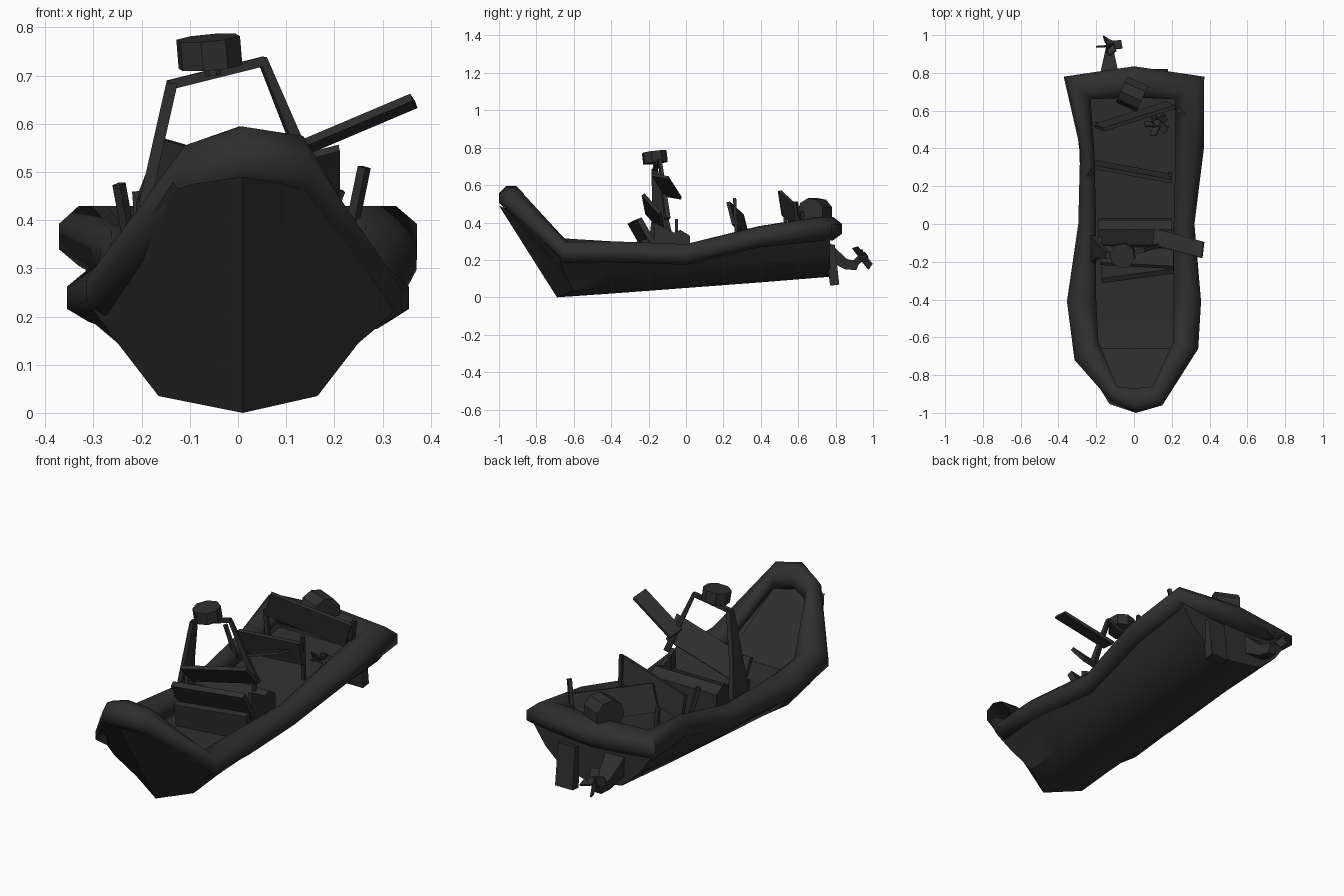
import bpy, bmesh, math
from mathutils import Vector, Matrix

if "Cube" in bpy.data.objects:
    bpy.data.objects.remove(bpy.data.objects["Cube"])

mat = bpy.data.materials.new("charcoal")
mat.diffuse_color = (0.028, 0.028, 0.028, 1)
mat.use_nodes = True
mat.node_tree.nodes["Principled BSDF"].inputs["Base Color"].default_value = mat.diffuse_color


def make(name, verts, faces, smooth=0):
    me = bpy.data.meshes.new(name)
    me.from_pydata([tuple(v) for v in verts], [], faces)
    bm = bmesh.new()
    bm.from_mesh(me)
    bmesh.ops.recalc_face_normals(bm, faces=bm.faces)
    bm.to_mesh(me)
    bm.free()
    me.materials.append(mat)
    ob = bpy.data.objects.new(name, me)
    bpy.context.collection.objects.link(ob)
    if smooth:
        bpy.ops.object.select_all(action='DESELECT')
        ob.select_set(True)
        bpy.context.view_layer.objects.active = ob
        bpy.ops.object.shade_smooth_by_angle(angle=math.radians(smooth))
    return ob


def loft(name, rings, closed=True, loop=False, caps=True, smooth=0):
    n = len(rings[0])
    verts = [p for r in rings for p in r]
    faces = []
    for i in range(len(rings) if loop else len(rings) - 1):
        a, b = i * n, (i + 1) % len(rings) * n
        for j in range(n if closed else n - 1):
            k = (j + 1) % n
            faces.append((a + j, a + k, b + k, b + j))
    if caps and closed and not loop:
        faces += [tuple(range(n)), tuple(range((len(rings) - 1) * n, len(rings) * n))]
    return make(name, verts, faces, smooth)


def slab(name, a, b, drop, t=0.02):
    """Plate with top edge a-b, extended by drop, thickness t."""
    a, b, d = Vector(a), Vector(b), Vector(drop)
    n = (b - a).cross(d).normalized() * t / 2
    quad = [a, b, b + d, a + d]
    return loft(name, [[p - n for p in quad], [p + n for p in quad]])


def bar(name, a, b, w0=0.025, w1=None, sides=4):
    """Straight bar or cylinder from a to b."""
    a, b = Vector(a), Vector(b)
    q = (b - a).to_track_quat('Z', 'Y')
    rings = []
    for c, w in ((a, w0), (b, w0 if w1 is None else w1)):
        rings.append([c + q @ Vector((math.cos(t) * w, math.sin(t) * w, 0))
                      for t in [math.tau * (i + .5) / sides for i in range(sides)]])
    return loft(name, rings)


def propeller(name, centre, axis, r, blades=4):
    c, q = Vector(centre), Vector(axis).to_track_quat('Z', 'Y')
    n = q @ Vector((0, 0, 1))
    bar(name + "_hub", c - n * .02, c + n * .025, r * .3, sides=6)
    for i in range(blades):
        m = q.to_matrix() @ Matrix.Rotation(math.tau * i / blades + .4, 3, 'Z')
        slab(f"{name}_blade_{i}", c + m @ Vector((r * .15, -r * .2, -.015)),
             c + m @ Vector((r, -r * .3, -.015)), m @ Vector((0, r * .5, .03)), .008)


# Hull: half sections of keel y/z, then chine, bilge and rim x/y/z
sections = [(-1.0, .49, (.095, -.965, .475), (.125, -.955, .465), (.135, -.945, .48)),
            (-.69, 0, (.165, -.60, .035), (.25, -.66, .145), (.325, -.675, .212)),
            (-.40, .02, (.165, -.40, .055), (.25, -.40, .145), (.345, -.40, .225)),
            (0, .05, (.165, 0, .08), (.24, 0, .14), (.30, 0, .20)),
            (.40, .08, (.17, .40, .11), (.25, .40, .19), (.315, .40, .285)),
            (.77, .11, (.17, .77, .14), (.27, .77, .23), (.34, .77, .33))]
rings = []
for y, k, *half in sections:
    rings.append([(-px, py, pz) for px, py, pz in half[::-1]] + [(.01, y, k)] + half)
# the port rim is pulled in amidships and at the bow shoulder
for r in rings[1:2] + rings[3:5]:
    r[0] = (r[0][0] + .025, r[0][1], r[0][2])
loft("hull", rings, closed=False, smooth=35)
make("transom", rings[-1], [tuple(range(7))])

# Deck, rising into the bow
loft("deck", [[(-w, y, z), (w, y, z)] for y, z, w in
              [(.74, .27, .28), (.4, .23, .26), (0, .18, .24), (-.5, .165, .235),
               (-.66, .175, .215), (-.91, .50, .1)]],
     closed=False)

# Inflated rim tube: outer x/y, inner x/y, centre z
path = [(.01, -1, .0, -.87, .53), (.15, -.96, .10, -.86, .51), (.34, -.66, .21, -.62, .23),
        (.355, -.41, .21, -.4, .235), (.32, 0, .21, 0, .22), (.37, .4, .22, .38, .315),
        (.372, .78, .22, .66, .365), (0, .835, 0, .67, .365), (-.372, .78, -.23, .66, .365),
        (-.285, .4, -.21, .38, .315), (-.295, 0, -.2, 0, .22), (-.355, -.41, -.2, -.4, .235),
        (-.315, -.72, -.19, -.62, .25), (-.12, -.94, -.09, -.86, .49)]
rings = []
for ox, oy, ix, iy, z in path:
    o, i = Vector((ox, oy, z)), Vector((ix, iy, z))
    c, u = (o + i) / 2, (o - i) / 2
    low = .05 if -.5 > oy > -.75 or abs(oy) < .45 else .065
    rings.append([c + u * (math.cos(t) / .924) +
                  Vector((0, 0, (.07 if math.sin(t) > 0 else low) * math.sin(t)))
                  for t in [math.tau * (j + .5) / 8 for j in range(8)]])
loft("rim_tube", rings, loop=True, smooth=62)

# Helm: bench, console and leaning panels
bench = [(-.12, .16), (-.11, .33), (-.03, .36), (.02, .33), (.03, .16)]
loft("bench", [[(x, y, z) for y, z in bench] for x in (-.19, .2)])
slab("front_panel", (-.17, -.30, .40), (.21, -.25, .42), (.0, .08, -.14), .03)
slab("front_box", (-.17, -.27, .29), (.21, -.22, .31), (0, .02, -.13), .04)
slab("dash_panel", (-.18, -.21, .45), (.21, -.23, .55), (0, .09, -.10), .02)
bar("throttle", (.13, -.05, .33), (.13, -.05, .42), .012)
for i, x in enumerate((-.18, .19)):
    slab(f"helm_side_{i}", (x, -.17, .40), (x, -.07, .35), (0, .0, -.2), .02)

# Arch with a broad left leg, and a radar drum
leg = [(-.215, -.20, -.06, .28), (-.19, -.18, -.10, .45), (-.137, -.185, -.15, .685)]
loft("arch_leg_left", [[(x - .012, a, z), (x + .012, a, z), (x + .012, b, z), (x - .012, b, z)]
                       for x, a, b, z in leg])
bar("arch_leg_right", (.18, -.10, .42), (.05, -.14, .735), .02, .012)
bar("arch_top", (-.145, -.17, .68), (.055, -.14, .73), .014)
bar("radar_stem", (-.052, -.16, .70), (-.056, -.16, .73), .018, sides=8)
bar("radar_drum", (-.057, -.163, .718), (-.062, -.17, .778), .068, sides=8)
slab("raised_plate", (.10, -.11, .545), (.36, -.18, .655), (.01, .085, -.015), .016)

# Rear thwarts and posts
slab("middle_seat", (-.21, .30, .44), (.2, .225, .51), (.0, .03, -.12), .02)
slab("rear_seat", (-.16, .50, .57), (.22, .62, .46), (-.05, .02, -.13), .02)
bar("middle_post_left", (-.215, .29, .30), (-.247, .25, .475), .014)
bar("middle_post_right", (.19, .27, .30), (.19, .26, .53), .012)
bar("rear_post_left", (-.20, .53, .33), (-.21, .53, .46), .014)
bar("rear_post_right", (.225, .61, .33), (.262, .585, .51), .014)
propeller("spare_propeller", (.12, .53, .29), (.1, .3, 1), .065, 5)

# Outboard: cowling, leg and propeller
bar("cowling", (-.065, .715, .455), (.045, .665, .455), .077, sides=9)
leg = [(.77, .29), (.86, .205), (.93, .19), (.91, .145), (.85, .15), (.77, .19)]
widths = [.055, .035, .02, .02, .03, .05]
loft("outboard_leg", [[(-.13 + s * w, y, z) for (y, z), w in zip(leg, widths)] for s in (-1, 1)])
bar("drive_shaft", (-.135, .88, .16), (-.13, .95, .225), .018, sides=6)
propeller("propeller", (-.13, .945, .215), (.1, .8, .6), .068)

# Trim flap on the transom
slab("trim_flap", (.08, .77, .28), (.18, .77, .28), (0, .025, -.215), .05)
